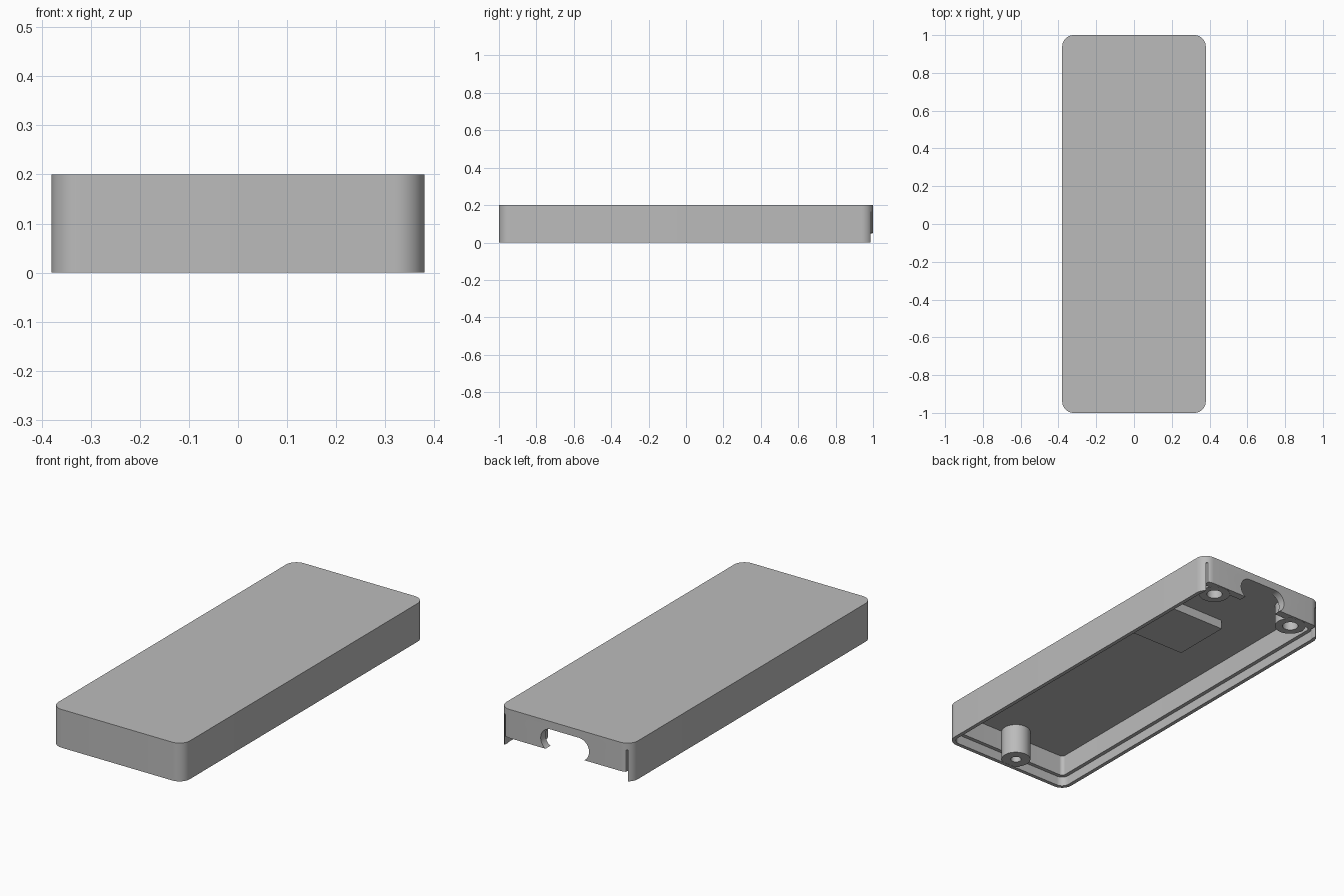
import bpy, bmesh, math
from mathutils import Vector

old = bpy.data.objects.get("Cube")
if old:
    bpy.data.objects.remove(old, do_unlink=True)

HX, HY, H = 0.38, 1.0, 0.2      # half width, half length, height
WALL, LIP, LIP_H, CEIL = 0.04, 0.02, 0.05, 0.16

grey = bpy.data.materials.new("grey plastic")
grey.use_nodes = True
grey.diffuse_color = (0.5, 0.5, 0.5, 1)
grey.node_tree.nodes["Principled BSDF"].inputs["Base Color"].default_value = (0.5, 0.5, 0.5, 1)


def finish(name, bm):
    bmesh.ops.recalc_face_normals(bm, faces=bm.faces)
    mesh = bpy.data.meshes.new(name)
    bm.to_mesh(mesh)
    bm.free()
    mesh.materials.append(grey)
    ob = bpy.data.objects.new(name, mesh)
    bpy.context.collection.objects.link(ob)
    return ob


def rounded_points(hx, hy, r, steps=10):
    """Outline of a rounded rectangle centred on the origin."""
    pts = []
    for k, (sx, sy) in enumerate(((1, 1), (-1, 1), (-1, -1), (1, -1))):
        for i in range(steps + 1):
            a = math.pi / 2 * (k + i / steps)
            pts.append((sx * (hx - r) + r * math.cos(a), sy * (hy - r) + r * math.sin(a)))
    return pts


def prism(name, pts, start, direction):
    """Extrude an outline; vertical outlines lie in x-z, flat ones in x-y."""
    bm = bmesh.new()
    upright = direction[1] != 0
    verts = [bm.verts.new(Vector(start) + Vector((a, 0, b) if upright else (a, b, 0)))
             for a, b in pts]
    bmesh.ops.remove_doubles(bm, verts=verts, dist=1e-5)
    face = bm.faces.new([v for v in verts if v.is_valid])
    out = bmesh.ops.extrude_face_region(bm, geom=[face])
    moved = [v for v in out["geom"] if isinstance(v, bmesh.types.BMVert)]
    bmesh.ops.translate(bm, verts=moved, vec=direction)
    return finish(name, bm)


def box(name, lo, hi):
    bm = bmesh.new()
    bmesh.ops.create_cube(bm, size=1)
    for v in bm.verts:
        v.co = [l + (c + 0.5) * (h - l) for c, l, h in zip(v.co, lo, hi)]
    return finish(name, bm)


def cut(target, cutter):
    mod = target.modifiers.new("cut", "BOOLEAN")
    mod.operation, mod.solver, mod.object = "DIFFERENCE", "EXACT", cutter
    bpy.context.view_layer.objects.active = target
    bpy.ops.object.modifier_apply(modifier=mod.name)
    bpy.data.objects.remove(cutter, do_unlink=True)


def smooth(ob):
    bpy.ops.object.select_all(action="DESELECT")
    ob.select_set(True)
    bpy.context.view_layer.objects.active = ob
    bpy.ops.object.shade_smooth_by_angle(angle=math.radians(30))


def screw_post(name, x, y, radius, bore, bottom):
    """Hollow cylinder with a blind hole, rooted in the ceiling."""
    bm = bmesh.new()
    root, depth = CEIL + 0.01, CEIL - 0.01
    prof = [(0, root), (radius, root), (radius, bottom), (bore, bottom), (bore, depth), (0, depth)]
    verts = [bm.verts.new((r, 0, z)) for r, z in prof]
    edges = [bm.edges.new(p) for p in zip(verts, verts[1:])]
    bmesh.ops.spin(bm, geom=verts + edges, cent=(0, 0, 0), axis=(0, 0, 1),
                   angle=math.tau, steps=40)
    bmesh.ops.remove_doubles(bm, verts=bm.verts, dist=1e-5)
    ob = finish(name, bm)
    ob.location = (x, y, 0)
    smooth(ob)


# Shell: rounded block hollowed from below, with a stepped rim
shell = prism("cover_shell", rounded_points(HX, HY, 0.06), (0, 0, 0), (0, 0, H))
cut(shell, prism("cavity", rounded_points(HX - WALL, HY - WALL, 0.02), (0, 0, -0.1), (0, 0, CEIL + 0.1)))
cut(shell, prism("rim_step", rounded_points(HX - LIP, HY - LIP, 0.04), (0, 0, -0.1), (0, 0, LIP_H + 0.1)))

# Back wall: shortened bottom edge, thin side slits and connector opening
cut(shell, box("back_gap", (-0.355, 0.94, -0.1), (0.355, 1.1, LIP_H)))
for s in (-1, 1):
    a, b = sorted((s * 0.349, s * 0.357))
    cut(shell, box("slit", (a, 0.95, -0.05), (b, 1.1, CEIL + 0.003)))
cut(shell, prism("port", rounded_points(0.14, 0.059, 0.059), (0, 0.9, 0.1), (0, 0.2, 0)))
smooth(shell)

# Screw posts
screw_post("front_post", 0, -0.918, 0.072, 0.026, 0.001)
for side, x in (("left", 0.247), ("right", -0.247)):
    screw_post("back_post_" + side, x, 0.92, 0.077, 0.039, LIP_H - 0.001)

# Block hanging from the ceiling against the side wall
box("ceiling_block", (-0.073, 0.28, 0.112), (HX - WALL + 0.01, 0.595, CEIL + 0.01))
